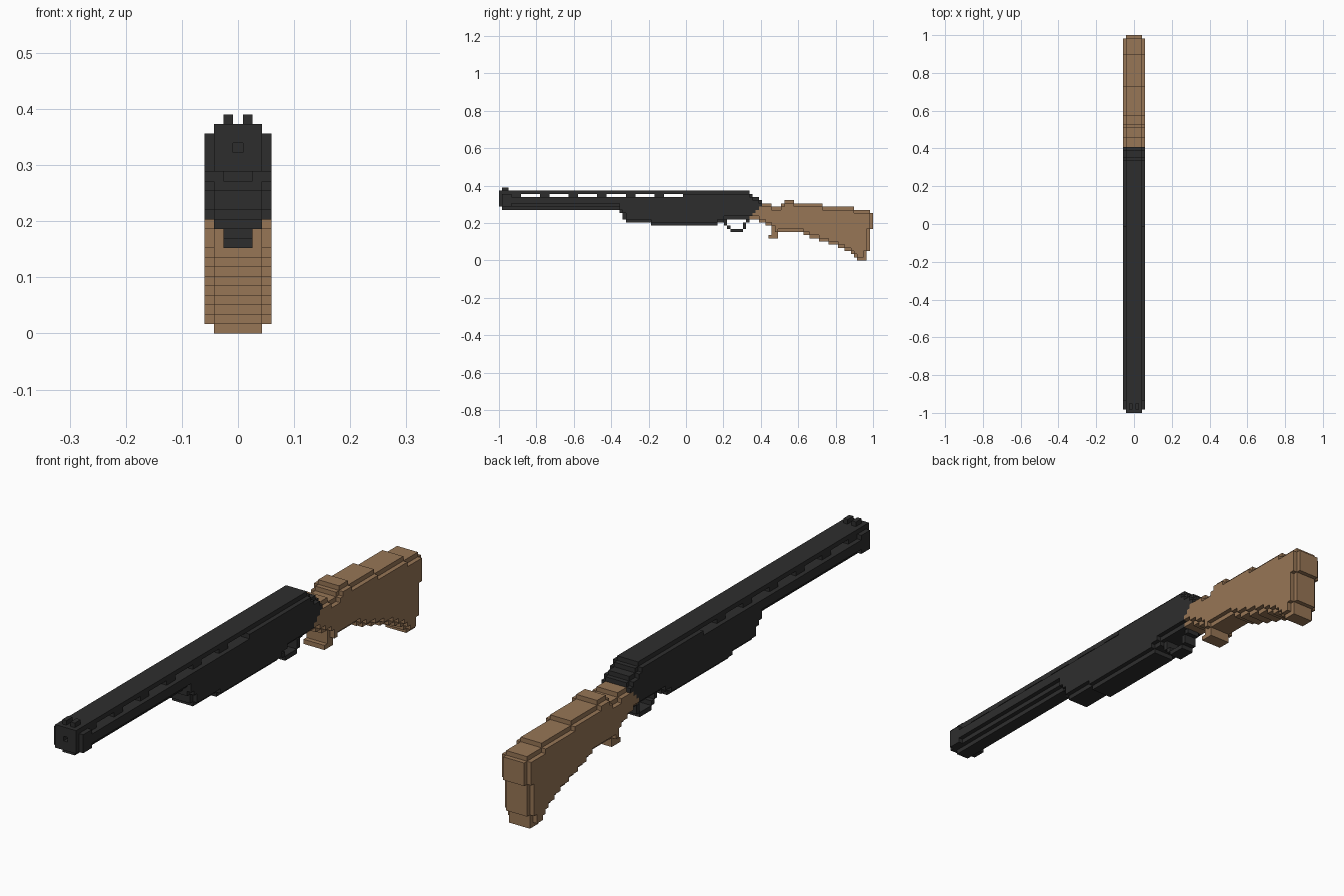
import bpy, bmesh

if "Cube" in bpy.data.objects:
    bpy.data.objects.remove(bpy.data.objects["Cube"])

V = 2 / 118          # size of one block
ORIGIN_Y = -1.0


def material(name, rgb):
    m = bpy.data.materials.new(name)
    m.diffuse_color = (*rgb, 1)
    m.use_nodes = True
    m.node_tree.nodes["Principled BSDF"].inputs["Base Color"].default_value = m.diffuse_color
    return m


black = material("black_steel", (0.027, 0.027, 0.027))
brown = material("brown_wood", (0.31, 0.18, 0.092))


def fill(runs):
    """Side silhouette cells from (y0, y1, z0, z1) block runs."""
    return {(y, z) for y0, y1, z0, z1 in runs
            for y in range(y0, y1) for z in range(z0, z1)}


def blocks(cells, half):
    """Blocks across x, from -half to +half, for each side cell."""
    return {(x, y, z) for y, z in cells
            for x in range(-half(y, z), half(y, z) + 1)}


# Side silhouettes
barrel_cells = fill([(0, 1, 17, 22), (1, 38, 16, 22)])
body_cells = fill([
    (38, 39, 15, 22), (39, 40, 13, 22), (40, 48, 12, 22), (48, 69, 11, 22),
    (69, 71, 12, 22), (71, 79, 13, 22), (79, 80, 13, 21), (80, 82, 13, 20),
    (82, 83, 12, 19)])
stock_cells = fill([
    (83, 84, 12, 18), (84, 86, 11, 18), (86, 88, 8, 17), (85, 88, 7, 8),
    (88, 89, 9, 17), (89, 90, 9, 18), (90, 93, 9, 19), (93, 96, 9, 18),
    (96, 98, 8, 18), (98, 101, 7, 18), (101, 102, 6, 18), (102, 104, 6, 17),
    (104, 107, 5, 17), (107, 109, 4, 17), (109, 111, 3, 17), (111, 112, 2, 17),
    (112, 113, 1, 16), (113, 116, 0, 16), (116, 117, 3, 16), (117, 118, 10, 15)])
outline = barrel_cells | body_cells | stock_cells


def chamfered(y, z):
    """Outer ring of the silhouette is one block narrower on each side."""
    ring = [(y + 1, z), (y - 1, z), (y, z + 1), (y, z - 1)]
    return 3 if all(c in outline for c in ring) else 2


def barrel_width(y, z):
    if y == 0:
        return 2
    if 1 <= y < 4 and 17 <= z < 21:      # muzzle collar
        return 3
    return {16: 1, 17: 2, 18: 3, 19: 3}.get(z, 2)


# The wood meets the steel along a diagonal
wood = {c for c in body_cells if c[0] >= 79 and c[0] >= 66 + c[1]}
stock_cells |= wood
body_cells -= wood

# Vent slots under the rib
slots = {(y, 20) for n in range(6) for y in range(7 + 9 * n, 13 + 9 * n)}
barrel_cells -= slots
body_cells -= slots

parts = {
    "barrel": (blocks(barrel_cells, barrel_width), black),
    "receiver": (blocks(body_cells, lambda y, z: 2 if z == 20 and y < 58
                        else chamfered(y, z)), black),
    "stock": (blocks(stock_cells, chamfered), brown),
    "front_sight": ({(x, y, 22) for x in (-1, 1) for y in (1, 2)}, black),
    "trigger_guard": (blocks(fill([(71, 72, 11, 13), (72, 73, 10, 11),
                                   (73, 77, 9, 10), (77, 78, 10, 12),
                                   (78, 79, 12, 13)]), lambda y, z: 1), black),
}
parts["barrel"][0].difference_update((0, y, 19) for y in range(4))   # bore
solid = set().union(*(p[0] for p in parts.values()))


def build(name, cells, mat):
    """Make the visible block faces, merged into strips."""
    bm = bmesh.new()
    for axis in range(3):
        run = 0 if axis == 1 else 1          # strip direction
        other = 3 - axis - run
        for side in (-1, 1):
            def shift(c, a, d):
                return tuple(v + d * (i == a) for i, v in enumerate(c))
            exposed = {c for c in cells if shift(c, axis, side) not in solid}
            for c in exposed:
                if shift(c, run, -1) in exposed:
                    continue
                n = 1
                while shift(c, run, n) in exposed:
                    n += 1
                quad = []
                for a, b in ((0, 0), (n, 0), (n, 1), (0, 1)):
                    p = list(c)
                    p[axis] += side > 0
                    p[run] += a
                    p[other] += b
                    quad.append(bm.verts.new(((p[0] - 0.5) * V,
                                              p[1] * V + ORIGIN_Y, p[2] * V)))
                f = bm.faces.new(quad)
                f.normal_update()
                if f.normal[axis] * side < 0:
                    f.normal_flip()
    bmesh.ops.remove_doubles(bm, verts=bm.verts, dist=V * 0.01)
    me = bpy.data.meshes.new(name)
    bm.to_mesh(me)
    bm.free()
    me.materials.append(mat)
    bpy.context.collection.objects.link(bpy.data.objects.new(name, me))


for part, (cells, mat) in parts.items():
    build(part, cells, mat)
